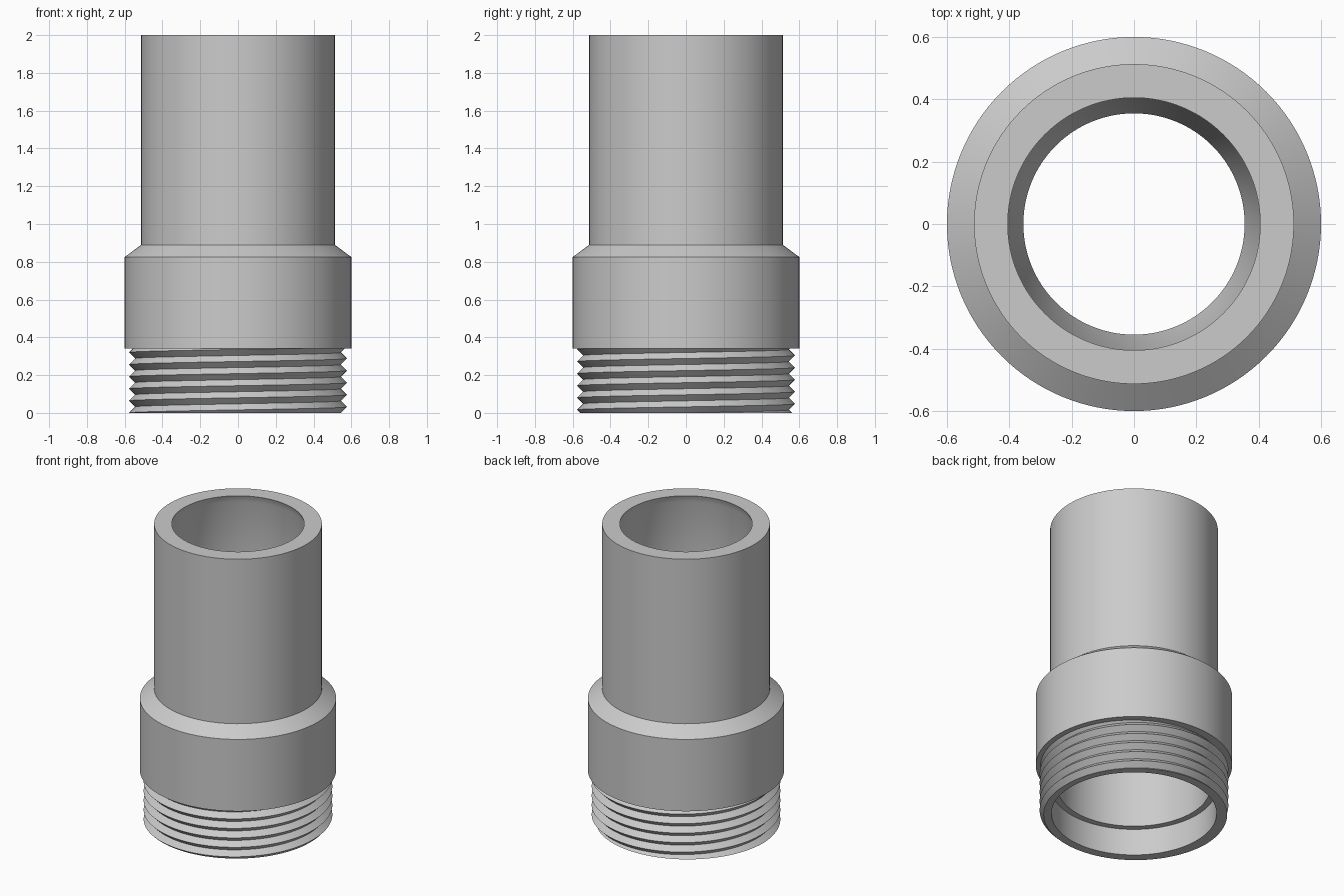
import bpy, bmesh, math

cube = bpy.data.objects.get("Cube")
if cube:
    bpy.data.objects.remove(cube, do_unlink=True)

SEGMENTS = 128
COLLAR_BASE = 0.34

# Single grey material
grey = bpy.data.materials.new("grey_metal")
grey.use_nodes = True
grey.diffuse_color = (0.6, 0.6, 0.6, 1)
grey.node_tree.nodes["Principled BSDF"].inputs["Base Color"].default_value = (0.6, 0.6, 0.6, 1)


def sweep(name, section):
    """Sweep section(turn) -> [(radius, z)] once around the z axis."""
    bm = bmesh.new()
    columns = []
    for i in range(SEGMENTS + 1):
        turn = i / SEGMENTS
        a = turn * math.tau
        columns.append([bm.verts.new((r * math.cos(a), r * math.sin(a), z))
                        for r, z in section(turn)])
    for a, b in zip(columns, columns[1:]):
        for j in range(len(a) - 1):
            bm.faces.new((a[j], b[j], b[j + 1], a[j + 1]))
    bmesh.ops.remove_doubles(bm, verts=bm.verts, dist=0.00005)
    bmesh.ops.dissolve_degenerate(bm, edges=bm.edges, dist=0.00005)
    bmesh.ops.recalc_face_normals(bm, faces=bm.faces)
    mesh = bpy.data.meshes.new(name)
    bm.to_mesh(mesh)
    bm.free()
    mesh.materials.append(grey)
    obj = bpy.data.objects.new(name, mesh)
    bpy.context.collection.objects.link(obj)
    bpy.ops.object.select_all(action="DESELECT")
    obj.select_set(True)
    bpy.context.view_layer.objects.active = obj
    bpy.ops.object.shade_smooth_by_angle(angle=math.radians(25))
    return obj


# Collar, tube and stepped bore
body_profile = [
    (0.545, COLLAR_BASE), (0.6, COLLAR_BASE), (0.6, 0.825), (0.513, 0.89),
    (0.513, 2.0), (0.405, 2.0), (0.425, 1.95), (0.425, 1.2), (0.355, 0.9),
    (0.465, 0.7), (0.465, 0.18), (0.505, 0.18), (0.505, 0.0),
]
sweep("collar_and_tube", lambda turn: body_profile)

# Helical outer thread with its bottom rim
PITCH, ROOT, DEPTH = 0.064, 0.545, 0.032


def thread_section(turn):
    points = [(0.505, 0.0)]
    for k in range(-3, 13):
        z = min(max((k / 2 + turn) * PITCH, 0.0), COLLAR_BASE)
        phase = (z / PITCH - turn) % 1.0
        points.append((ROOT + DEPTH * (1 - abs(2 * phase - 1)), z))
    points.append((ROOT, COLLAR_BASE))
    return points


sweep("screw_thread", thread_section)
